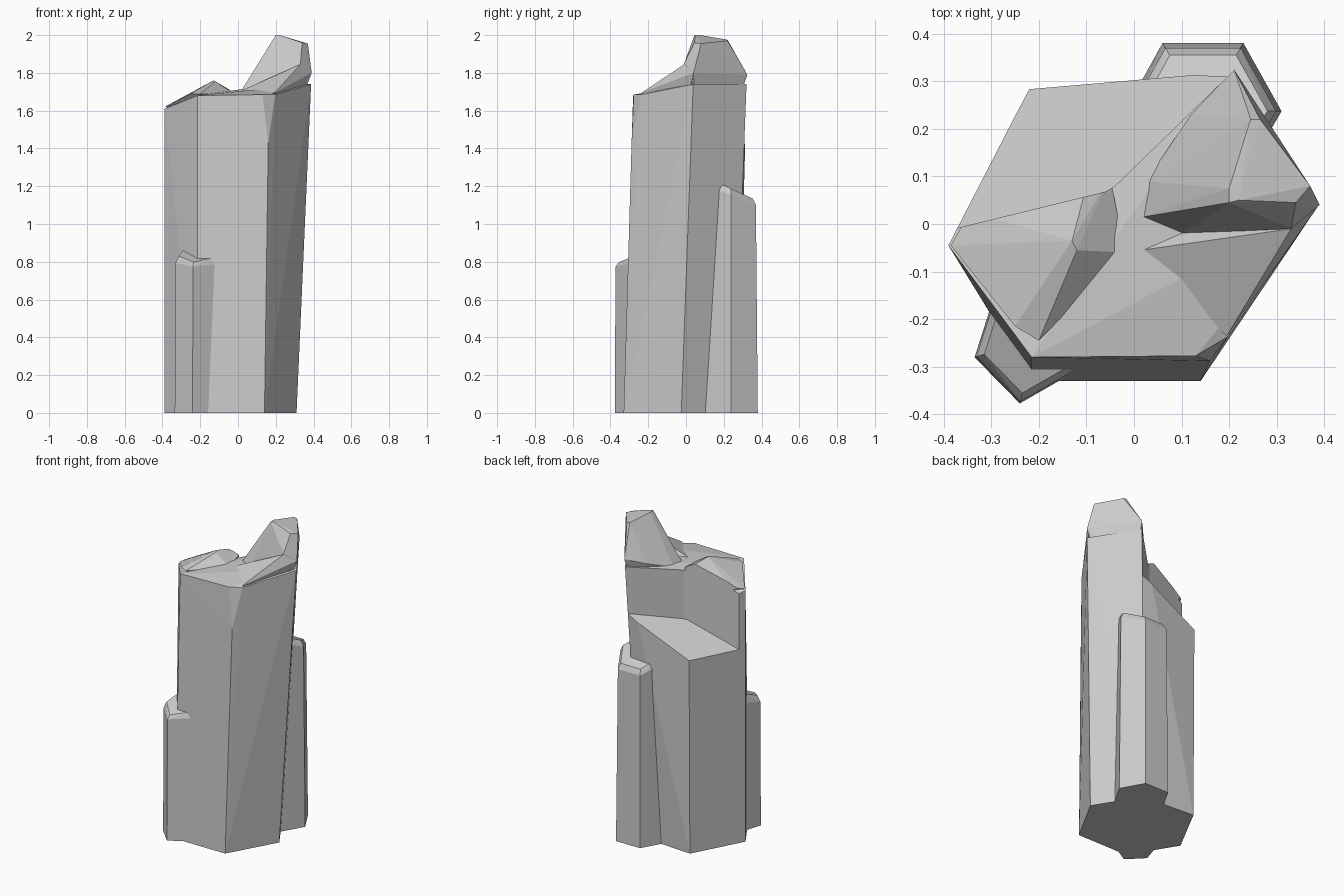
import bpy, bmesh, math

if "Cube" in bpy.data.objects:
    bpy.data.objects.remove(bpy.data.objects["Cube"])


def hull(name, points):
    """Flat-faced convex chunk of rock around the given points."""
    bm = bmesh.new()
    for p in points:
        bm.verts.new(p)
    res = bmesh.ops.convex_hull(bm, input=bm.verts[:])
    junk = {g for g in res["geom_interior"] + res["geom_unused"]
            if isinstance(g, bmesh.types.BMVert)}
    bmesh.ops.delete(bm, geom=list(junk), context='VERTS')
    bmesh.ops.dissolve_limit(bm, angle_limit=math.radians(0.5),
                             verts=bm.verts[:], edges=bm.edges[:])
    bmesh.ops.recalc_face_normals(bm, faces=bm.faces[:])
    me = bpy.data.meshes.new(name)
    bm.to_mesh(me)
    bm.free()
    ob = bpy.data.objects.new(name, me)
    bpy.context.collection.objects.link(ob)
    return ob


def combine(target, other, operation):
    """Apply a boolean and remove the helper object."""
    mod = target.modifiers.new("combine", 'BOOLEAN')
    mod.operation = operation
    mod.solver = 'EXACT'
    mod.object = other
    other.hide_render = True
    deps = bpy.context.evaluated_depsgraph_get()
    me = bpy.data.meshes.new_from_object(target.evaluated_get(deps))
    target.modifiers.clear()
    target.data = me
    bpy.data.objects.remove(other)


def side_column(name, base, shrink, inset, rim_z, cap_z):
    """Small prism with a slanted, chamfered top; heights are functions of y."""
    cx = sum(p[0] for p in base) / len(base)
    cy = sum(p[1] for p in base) / len(base)
    pts = [(x, y, 0) for x, y in base]
    for scale, height in ((shrink, rim_z), (inset, cap_z)):
        for x, y in base:
            px, py = cx + (x - cx) * scale, cy + (y - cy) * scale
            pts.append((px, py, height(py)))
    return hull(name, pts)


# Main six-sided column, leaning a little to the right, one nicked front corner
base = [(-.39, -.045), (-.22, .275), (.14, .25), (.31, -.025), (.14, -.33), (-.215, -.33)]
rim = [(-.39, -.045, 1.61), (-.22, .285, 1.5), (.207, .322, 1.74), (.387, .038, 1.74),
       (.16, -.288, 1.43), (.13, -.277, 1.685), (.197, -.237, 1.685), (-.215, -.28, 1.68)]
column = hull("main_column", [(x, y, 0) for x, y in base] + rim)

# Low ridge on the left of the broken top
ridge = hull("left_ridge", [
    (-.385, -.045, 1.622), (-.345, .025, 1.635), (-.13, -.035, 1.76), (-.12, -.055, 1.755),
    (-.04, 0, 1.705), (-.05, .1, 1.715), (-.1, .08, 1.735), (-.25, -.215, 1.69),
    (-.2, -.245, 1.688), (-.02, -.06, 1.69), (-.2, -.05, 1.5), (-.06, -.01, 1.5)])

# Rising floor in front of the spire
floor = hull("rising_floor", [
    (-.02, -.06, 1.69), (.09, -.02, 1.71), (.33, -.01, 1.845), (.195, -.235, 1.695),
    (.388, .039, 1.8), (.13, .0, 1.5), (.25, -.02, 1.5)])

# Tall spire on the right
spire = hull("spire", [
    (.02, .015, 1.71), (.025, .09, 1.7), (.1, -.02, 1.71), (.33, -.01, 1.85),
    (.34, .045, 1.96), (.2, .045, 2.0), (.2, .075, 2.0), (.22, .05, 2.0),
    (.245, .22, 1.975), (.265, .22, 1.97), (.37, .08, 1.955), (.39, .04, 1.8),
    (.21, .325, 1.79), (.12, .23, 1.75), (.1, .05, 1.5), (.28, .05, 1.5), (.2, .22, 1.5)])

for piece in (ridge, floor, spire):
    combine(column, piece, 'UNION')

# Slab broken off the back left, leaving a sloping ledge
plan = [(-.5, -.04), (-.06, .068), (-.04, .08), (.36, .468), (-.5, .7)]
ledge = [(x, y, 1.24 + .563 * (.886 * x - .463 * y + .325)) for x, y in plan]
cutter = hull("ledge_cutter", ledge + [(x, y, 2.3) for x, y in plan])
combine(column, cutter, 'DIFFERENCE')

# Two small columns leaning against the main one
side_column("back_column",
            [(.06, .38), (.23, .38), (.31, .237), (.23, .1), (.06, .1), (-.02, .237)],
            .93, .82,
            lambda y: 1.18 - .4 * (y - .17), lambda y: 1.205 - .46 * (y - .2))
side_column("front_column",
            [(-.335, -.28), (-.24, -.377), (-.12, -.308), (-.08, -.2), (-.17, -.11), (-.3, -.17)],
            .97, .84,
            lambda y: .775 + .2 * (y + .37), lambda y: .8 + .4 * (y + .35))
